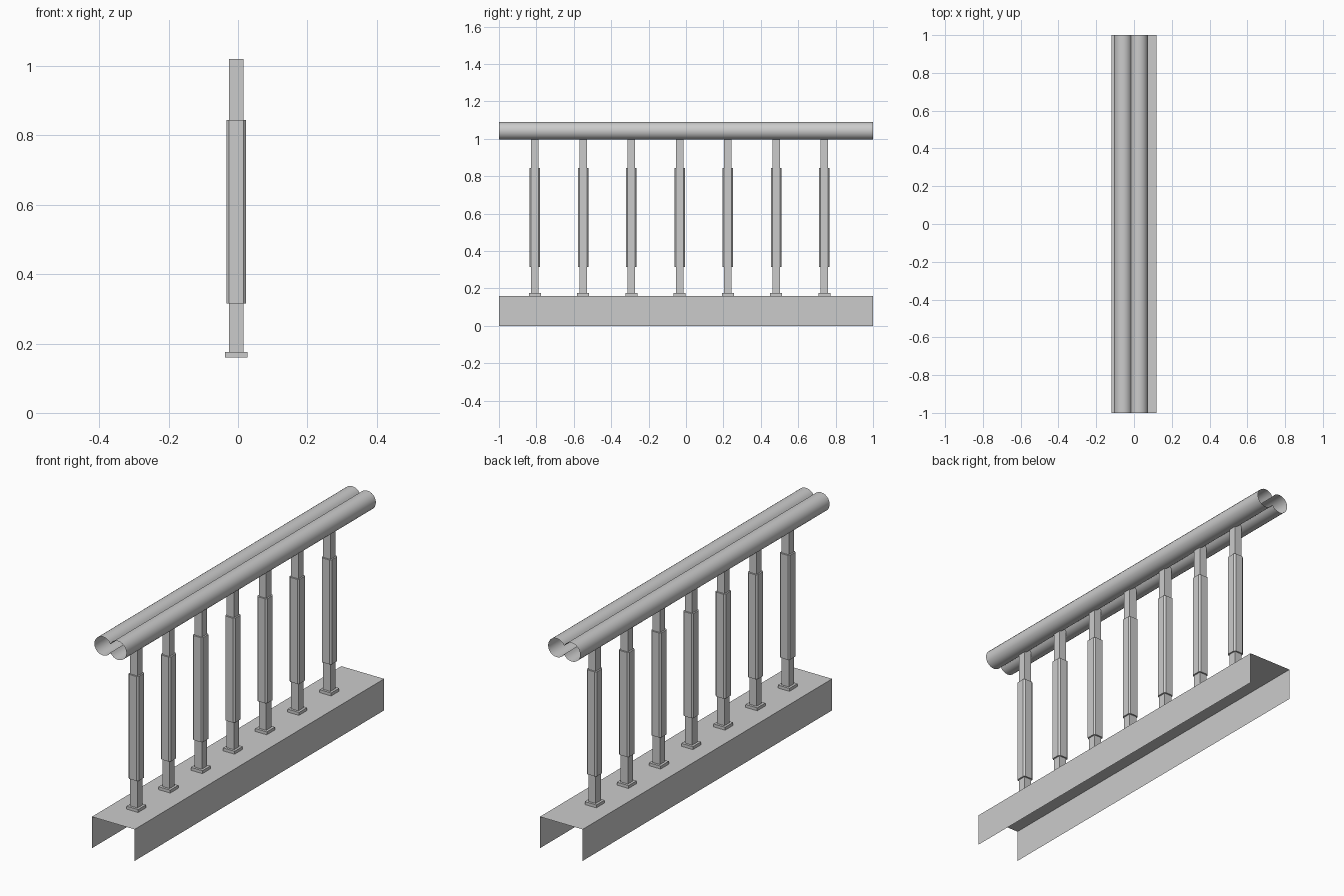
import bpy, bmesh, math

if "Cube" in bpy.data.objects:
    bpy.data.objects.remove(bpy.data.objects["Cube"])

CX = -0.005            # balusters sit slightly left of centre
POST_HALF, BLOCK_HALF, FOOT_HALF = 0.0205, 0.0283, 0.0325


def finish(name, bm, smooth=False):
    mesh = bpy.data.meshes.new(name)
    bm.to_mesh(mesh)
    bm.free()
    if smooth:
        mesh.shade_smooth()
        mesh.set_sharp_from_angle(angle=math.radians(35))
    obj = bpy.data.objects.new(name, mesh)
    bpy.context.collection.objects.link(obj)
    return obj


def sheet(name, profile, closed, smooth=False):
    """Extrude an x-z profile along y as an open-ended thin sheet."""
    bm = bmesh.new()
    a = [bm.verts.new((x, -1, z)) for x, z in profile]
    b = [bm.verts.new((x, 1, z)) for x, z in profile]
    n = len(profile)
    for i in range(n if closed else n - 1):
        j = (i + 1) % n
        bm.faces.new((a[i], a[j], b[j], b[i]))
    return finish(name, bm, smooth)


def prism(bm, outline, z0, z1):
    """Closed vertical prism from an x-y outline."""
    lo = [bm.verts.new((x, y, z0)) for x, y in outline]
    hi = [bm.verts.new((x, y, z1)) for x, y in outline]
    n = len(outline)
    bm.faces.new(lo[::-1])
    bm.faces.new(hi)
    for i in range(n):
        j = (i + 1) % n
        bm.faces.new((lo[i], lo[j], hi[j], hi[i]))


def square(h):
    return [(-h, -h), (h, -h), (h, h), (-h, h)]


def chamfered(h, c):
    return [(-c, -h), (c, -h), (h, -c), (h, c), (c, h), (-c, h), (-h, c), (-h, -c)]


# Base: channel open at the bottom and ends
sheet("base_channel", [(0.12, 0), (0.12, 0.16), (-0.12, 0.16), (-0.12, 0)], False)

# Handrail: two overlapping round lobes joined at a waist
r, d, rx, rz, seg = 0.0475, 0.0425, -0.016, 1.0425, 20
sweep = math.pi - math.acos(d / r)
angles = [-sweep + 2 * sweep * i / seg for i in range(seg + 1)]
right = [(rx + d + r * math.cos(t), rz + r * math.sin(t)) for t in angles]
left = [(rx - d - r * math.cos(t), rz - r * math.sin(t)) for t in angles][1:-1]
sheet("handrail", right + left, True, True)

# Balusters: foot plate, square post and chamfered middle block
for k in range(7):
    bm = bmesh.new()
    prism(bm, square(FOOT_HALF), 0.16, 0.175)
    prism(bm, square(POST_HALF), 0.175, 1.02)
    prism(bm, chamfered(BLOCK_HALF, POST_HALF), 0.315, 0.845)
    obj = finish(f"baluster_{k + 1}", bm)
    obj.location = (CX, -0.808 + 0.258 * k, 0)
